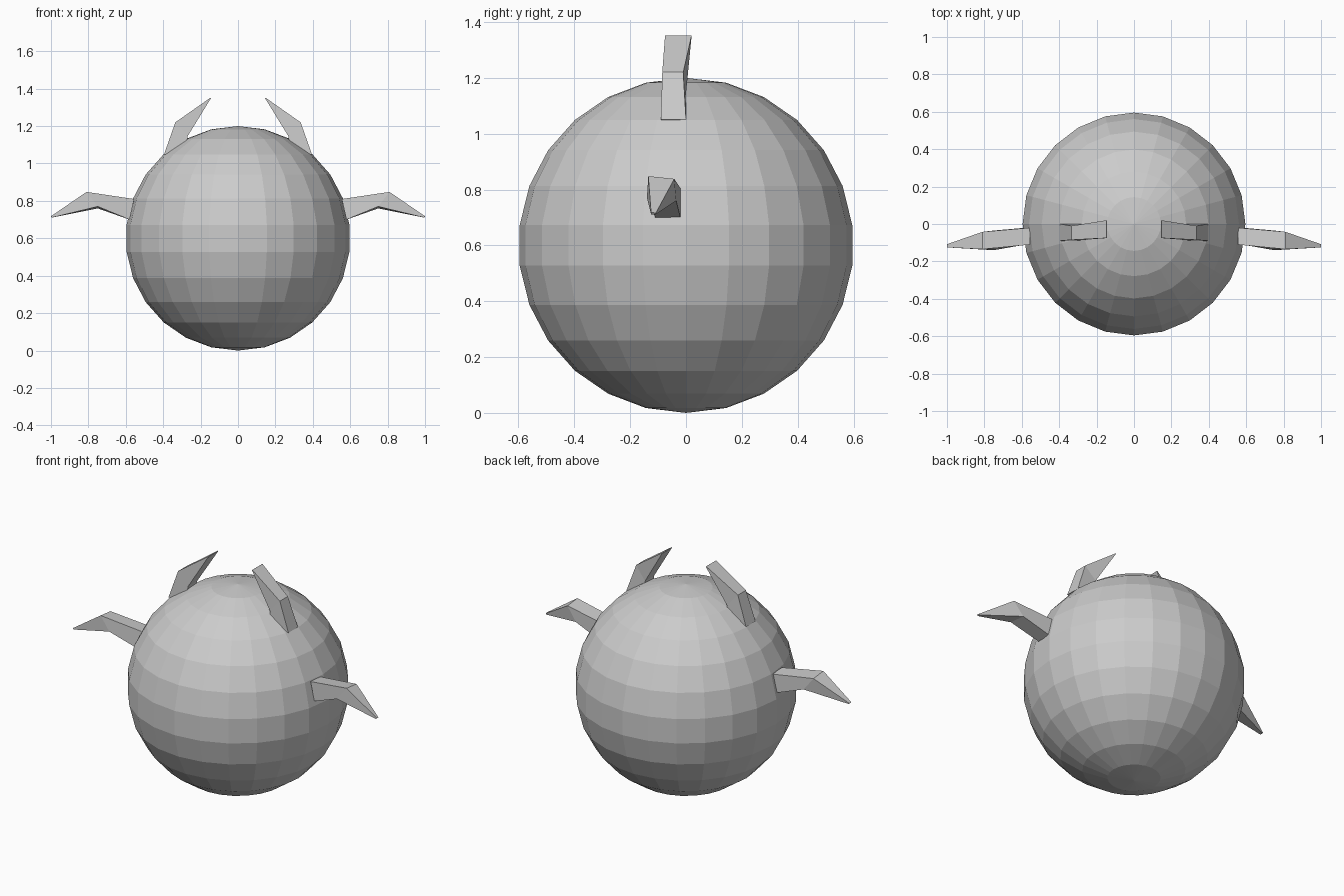
import bpy, bmesh

if "Cube" in bpy.data.objects:
    bpy.data.objects.remove(bpy.data.objects["Cube"])


def bent_spike(name, sections):
    """Loft four-cornered sections into a closed spike, on both sides of x = 0."""
    for side, s in (("right", 1), ("left", -1)):
        bm = bmesh.new()
        rings = [[bm.verts.new((s * x, y, z)) for x, y, z in sec] for sec in sections]
        for a, b in zip(rings, rings[1:]):
            for i in range(4):
                j = (i + 1) % 4
                bm.faces.new((a[i], a[j], b[j], b[i]))
        bm.faces.new(rings[0])
        bm.faces.new(rings[-1])
        bmesh.ops.recalc_face_normals(bm, faces=bm.faces)
        mesh = bpy.data.meshes.new(f"{name}_{side}")
        bm.to_mesh(mesh)
        bm.free()
        bpy.context.collection.objects.link(bpy.data.objects.new(mesh.name, mesh))


# Round faceted body
bpy.ops.mesh.primitive_uv_sphere_add(segments=24, ring_count=13, radius=0.6,
                                     location=(0, 0, 0.6))
bpy.context.object.name = "body"

# Horns: base, bend and flat chisel tip (outer front, outer back, inner back, inner front)
bent_spike("horn", [
    [(0.395, -0.09, 1.05), (0.395, 0.0, 1.05), (0.28, 0.0, 1.03), (0.28, -0.09, 1.03)],
    [(0.335, -0.085, 1.22), (0.335, -0.01, 1.22), (0.27, 0.0, 1.145), (0.27, -0.085, 1.145)],
    [(0.147, -0.075, 1.352), (0.147, 0.02, 1.352), (0.144, 0.02, 1.35), (0.144, -0.075, 1.35)],
])

# Arms: base, raised elbow and drooping point (top front, top back, bottom back, bottom front)
bent_spike("arm", [
    [(0.555, -0.11, 0.81), (0.555, -0.02, 0.805), (0.58, -0.02, 0.70), (0.58, -0.11, 0.70)],
    [(0.81, -0.135, 0.848), (0.81, -0.042, 0.838), (0.75, -0.035, 0.76), (0.75, -0.14, 0.77)],
    [(1.0, -0.125, 0.718), (1.0, -0.108, 0.716), (0.995, -0.108, 0.711), (0.995, -0.125, 0.711)],
])
